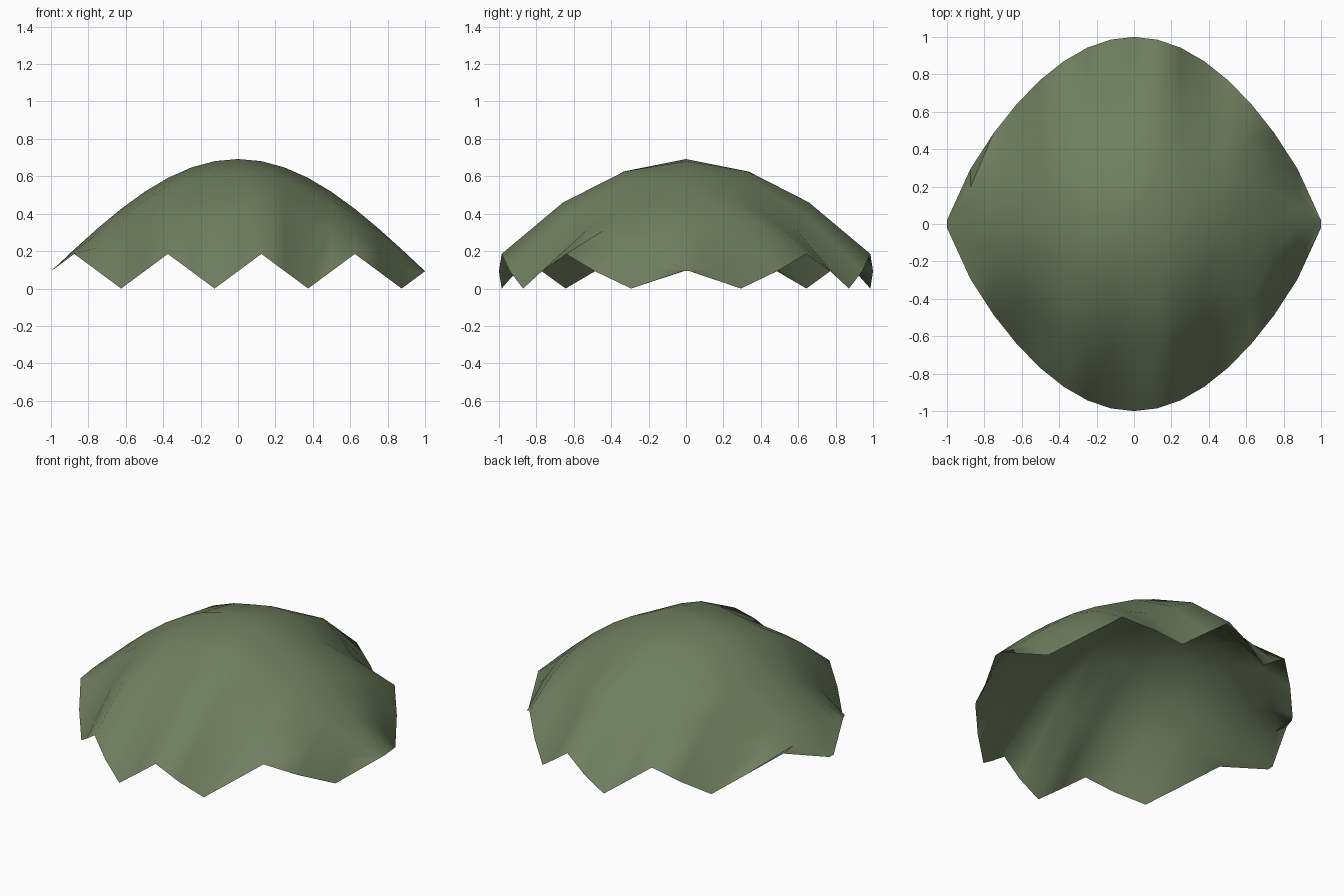
import bpy, math

if "Cube" in bpy.data.objects:
    bpy.data.objects.remove(bpy.data.objects["Cube"])

NX, NY = 16, 6           # cells along the leaf and across it
BASE, RISE, RIPPLE = 0.0925, 0.6, 0.0925

# Domed leaf canopy: arched sheet with a pointed outline and a rippled rim
verts, faces = [], []
for i in range(NX + 1):
    x = -1 + 2 * i / NX
    arch = math.cos(math.pi / 2 * x)
    half = max(0.02, max(arch, 0) ** 0.75)
    for j in range(NY + 1):
        v = -1 + 2 * j / NY
        z = BASE + RISE * arch * (1 - v * v) + RIPPLE * v * v * math.sin(4 * math.pi * x)
        verts.append((x, v * half, z))

for i in range(NX):
    for j in range(NY):
        a = i * (NY + 1) + j
        b = a + NY + 1
        faces += [(a, b, b + 1), (a, b + 1, a + 1)]

mesh = bpy.data.meshes.new("leaf_canopy")
mesh.from_pydata(verts, [], faces)
mesh.update()
canopy = bpy.data.objects.new("leaf_canopy", mesh)
bpy.context.collection.objects.link(canopy)

# Single muted green
green = bpy.data.materials.new("muted_leaf_green")
green.diffuse_color = (0.16, 0.21, 0.115, 1)
green.use_nodes = True
green.node_tree.nodes["Principled BSDF"].inputs["Base Color"].default_value = green.diffuse_color
mesh.materials.append(green)

# Smooth dome, crisp rim folds
bpy.context.view_layer.objects.active = canopy
canopy.select_set(True)
bpy.ops.object.shade_smooth_by_angle(angle=math.radians(60))
